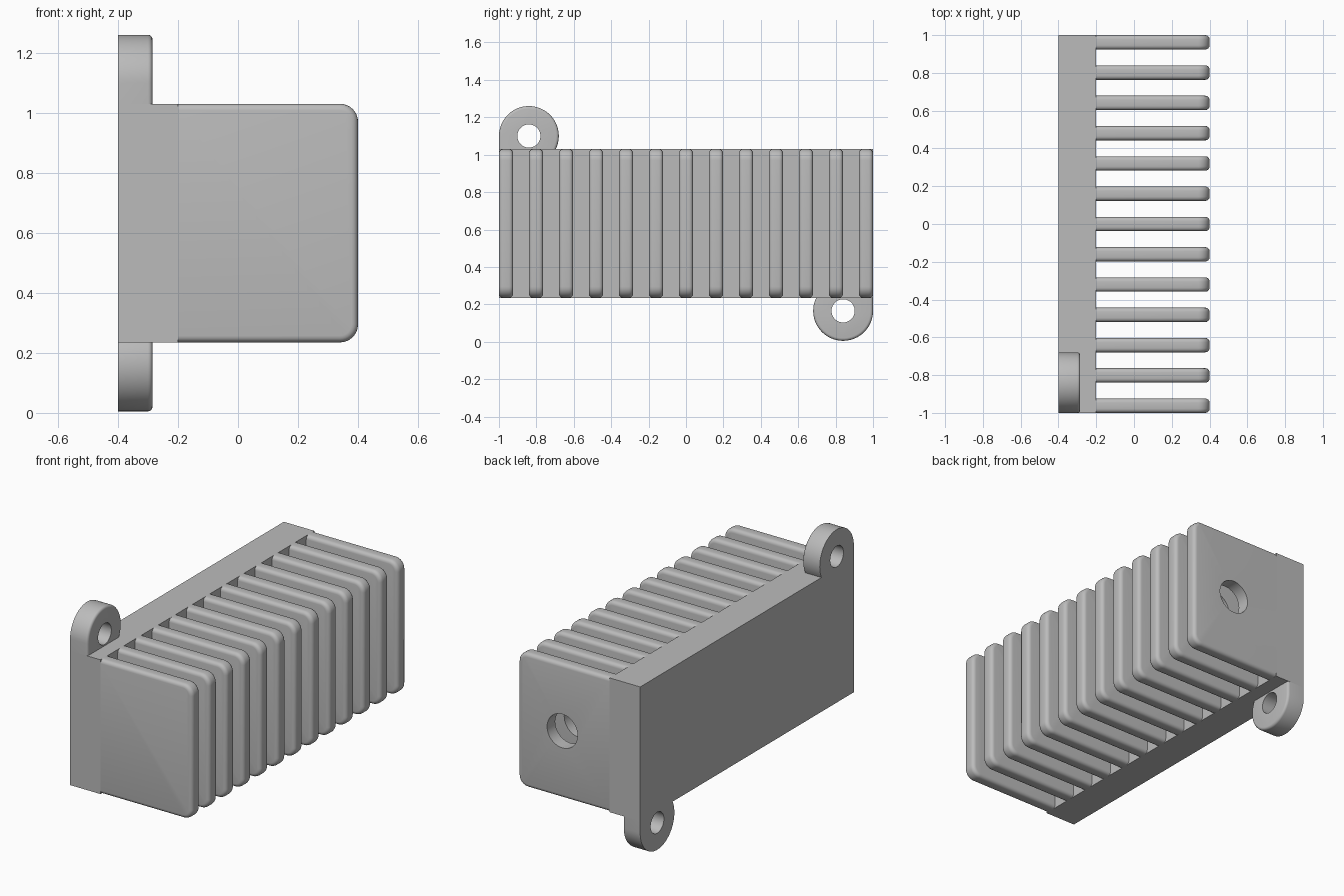
import bpy, bmesh, math
from mathutils import Vector, Matrix

cube = bpy.data.objects.get("Cube")
if cube:
    bpy.data.objects.remove(cube, do_unlink=True)

# Plain grey metal
metal = bpy.data.materials.new("grey_metal")
metal.use_nodes = True
GREY = (0.5, 0.5, 0.5, 1)
metal.diffuse_color = GREY
metal.node_tree.nodes["Principled BSDF"].inputs["Base Color"].default_value = GREY

BACK, BASE, TIP = -0.4, -0.2, 0.4      # x of plate back, fin root, fin tip
LOW, HIGH = 0.235, 1.03                # z of the body
FINS, THICK = 13, 0.076
MID = (LOW + HIGH) / 2


def arc(cx, cy, r, start, end, steps):
    """Points on an arc, angles in degrees."""
    angles = [math.radians(start + (end - start) * i / steps) for i in range(steps + 1)]
    return [(cx + r * math.cos(a), cy + r * math.sin(a)) for a in angles]


def prism(name, points, direction, rim, radius):
    """Extrude a closed outline, then round the edges chosen by rim."""
    bm = bmesh.new()
    face = bm.faces.new([bm.verts.new(p) for p in points])
    ext = bmesh.ops.extrude_face_region(bm, geom=[face])
    moved = [v for v in ext["geom"] if isinstance(v, bmesh.types.BMVert)]
    bmesh.ops.translate(bm, verts=moved, vec=direction)
    bmesh.ops.recalc_face_normals(bm, faces=bm.faces)
    if rim:
        edges = [e for e in bm.edges if rim(e.verts[0].co, e.verts[1].co)]
        bmesh.ops.bevel(bm, geom=edges, offset=radius, segments=4, profile=0.5,
                        affect='EDGES', clamp_overlap=True)
    mesh = bpy.data.meshes.new(name)
    bm.to_mesh(mesh)
    bm.free()
    obj = bpy.data.objects.new(name, mesh)
    bpy.context.collection.objects.link(obj)
    mesh.materials.append(metal)
    return obj


def drill(obj, center, radius, depth, axis):
    """Cut a round hole through an object."""
    bpy.ops.mesh.primitive_cylinder_add(vertices=48, radius=radius, depth=depth)
    cutter = bpy.context.object
    cutter.name = "hole_cutter"
    turn = Vector((0, 0, 1)).rotation_difference(Vector(axis)).to_matrix().to_4x4()
    cutter.data.transform(Matrix.Translation(center) @ turn)
    cutter.data.materials.append(metal)
    mod = obj.modifiers.new("hole", 'BOOLEAN')
    mod.operation, mod.solver, mod.object = 'DIFFERENCE', 'EXACT', cutter
    bpy.context.view_layer.update()
    baked = bpy.data.meshes.new_from_object(obj.evaluated_get(bpy.context.evaluated_depsgraph_get()))
    obj.modifiers.clear()
    obj.data = baked
    bpy.data.objects.remove(cutter, do_unlink=True)


def smooth(obj):
    bpy.ops.object.select_all(action='DESELECT')
    obj.select_set(True)
    bpy.context.view_layer.objects.active = obj
    bpy.ops.object.shade_smooth_by_angle(angle=math.radians(35))


# Back plate
prism("back_plate", [(BACK, -1, LOW), (BASE, -1, LOW), (BASE, -1, HIGH), (BACK, -1, HIGH)],
      (0, 2, 0), None, 0)

# Cooling fins with rounded outer corners and rims
r = 0.06
outline = ([(BASE, LOW)] + arc(TIP - r, LOW + r, r, -90, 0, 8)
           + arc(TIP - r, HIGH - r, r, 0, 90, 8) + [(BASE, HIGH)])


def fin_rim(a, b):
    return abs(a.y - b.y) < 1e-5 and max(a.x, b.x) > BASE + 0.01


for i in range(FINS):
    y = -1 + i * (2 - THICK) / (FINS - 1)
    fin = prism(f"fin_{i + 1}", [(x, y, z) for x, z in outline], (0, THICK, 0), fin_rim, 0.022)
    # The bore runs in from the back and stops before the front fin
    if i > 0:
        drill(fin, (0.11, y + THICK / 2, MID), 0.1, 0.2, (0, 1, 0))
    smooth(fin)

# Mounting ears: one at the top front, one turned over at the bottom back
EAR, EAR_R, EAR_Z = 0.115, 0.16, 1.1
dip = math.degrees(math.asin((EAR_Z - HIGH) / EAR_R))
ear_outline = arc(-0.84, EAR_Z, EAR_R, -dip, 180, 40) + [(-1, HIGH)]


def ear_rim(a, b):
    return min(a.x, b.x) > BACK + 0.01 and max(a.z, b.z) > HIGH + 0.001


for name, turn in (("top_ear", 0), ("bottom_ear", math.pi)):
    ear = prism(name, [(BACK, y, z) for y, z in ear_outline], (EAR, 0, 0), ear_rim, 0.015)
    drill(ear, (BACK + EAR / 2, -0.84, EAR_Z), 0.062, 0.4, (1, 0, 0))
    pivot = Matrix.Translation((0, 0, MID))
    ear.data.transform(pivot @ Matrix.Rotation(turn, 4, 'X') @ pivot.inverted())
    smooth(ear)
